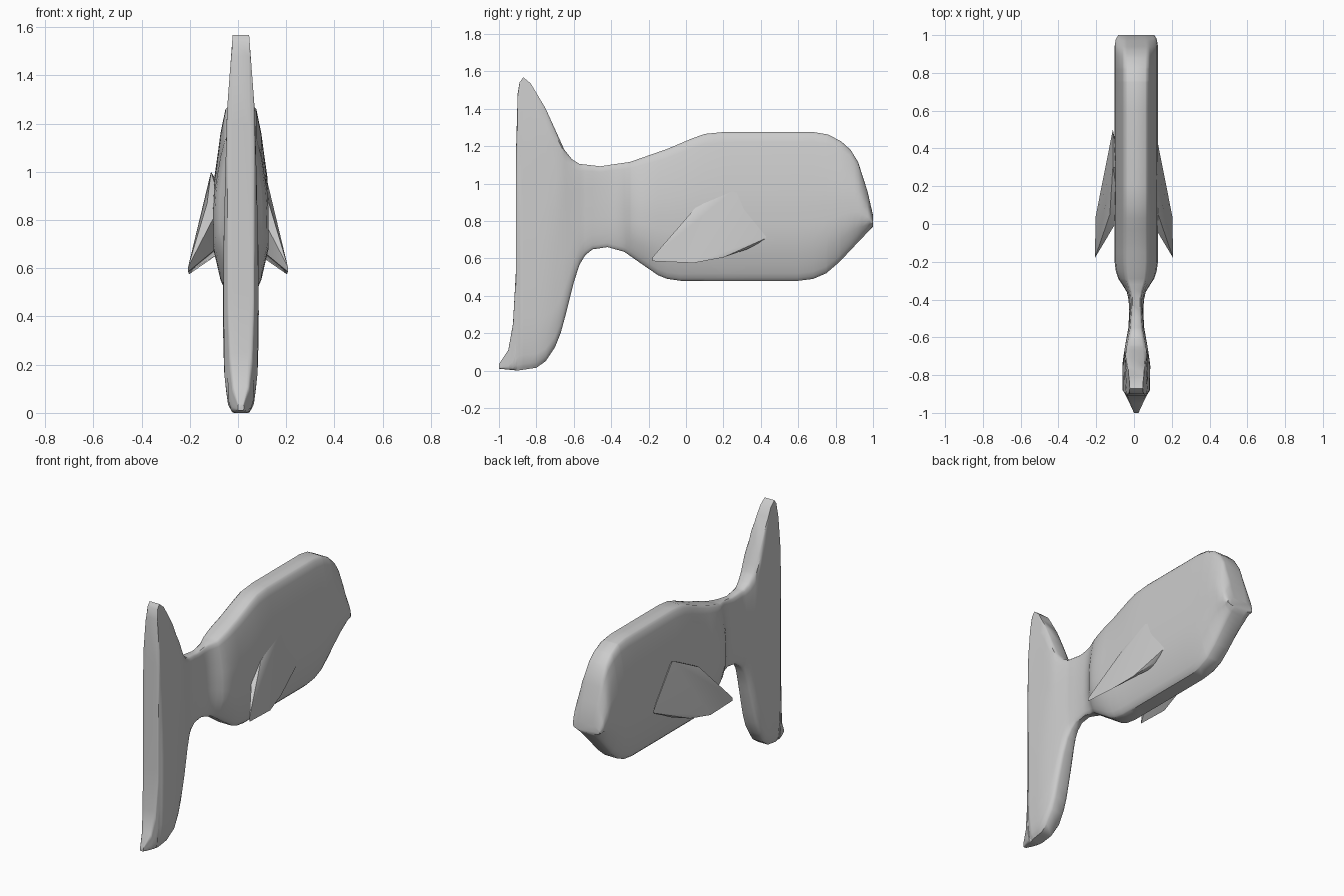
import bpy, bmesh, math

if "Cube" in bpy.data.objects:
    bpy.data.objects.remove(bpy.data.objects["Cube"])

CX = 0.012  # the body sits slightly off the centre line


def lerp_table(table, v):
    if v <= table[0][0]:
        return table[0][1]
    for (a, fa), (b, fb) in zip(table, table[1:]):
        if v <= b:
            return fa + (fb - fa) * (v - a) / (b - a)
    return table[-1][1]


def finish(name, bm, angle):
    bmesh.ops.recalc_face_normals(bm, faces=bm.faces)
    me = bpy.data.meshes.new(name)
    bm.to_mesh(me)
    bm.free()
    ob = bpy.data.objects.new(name, me)
    bpy.context.collection.objects.link(ob)
    bpy.ops.object.select_all(action='DESELECT')
    ob.select_set(True)
    bpy.context.view_layer.objects.active = ob
    bpy.ops.object.shade_smooth_by_angle(angle=math.radians(angle))
    return ob


# side outline (y, z) and plan half width (y, w)
top = [(-1, .035), (-.95, .11), (-.925, .25), (-.91, .52), (-.908, 1.2), (-.9, 1.48), (-.89, 1.54),
       (-.87, 1.568), (-.83, 1.535), (-.75, 1.4), (-.65, 1.18), (-.61, 1.13), (-.57, 1.105), (-.46, 1.092),
       (-.3, 1.115), (-.1, 1.185), (.03, 1.24), (.1, 1.265), (.2, 1.275), (.68, 1.275), (.76, 1.262),
       (.83, 1.225), (.88, 1.18), (.92, 1.115), (.97, .96), (1, .83)]
bottom = [(-1, .01), (-.9, 0), (-.8, .015), (-.75, .05), (-.7, .125), (-.67, .2), (-.64, .31), (-.6, .47),
          (-.57, .565), (-.54, .615), (-.5, .648), (-.42, .66), (-.33, .635), (-.23, .565), (-.15, .51),
          (-.1, .49), (-.03, .48), (.6, .48), (.68, .49), (.75, .52), (.82, .58), (.9, .665), (1, .77)]
width = [(-1, .012), (-.95, .035), (-.9, .06), (-.88, .072), (-.75, .075), (-.65, .06), (-.55, .042),
         (-.46, .037), (-.4, .041), (-.36, .05), (-.32, .075), (-.29, .095), (-.25, .108), (-.2, .115),
         (.94, .115), (.98, .108), (1, .095)]
# relative section shapes, from bottom to top
body_rim = [(0, .4), (.02, .53), (.1, .74), (.27, .99), (.48, 1), (.62, .95), (.85, .74), (.98, .56), (1, .42)]
tail_rim = [(0, .5), (.02, .75), (.1, .95), (.27, 1), (.48, 1), (.62, 1), (.85, 1), (.98, .85), (1, .55)]
tail_w = [(0, .035), (.03, .052), (.1, .066), (.3, .075), (.7, .072), (1.25, .058), (1.57, .034)]
steps = [0, .008, .02, .05, .1, .18, .27, .38, .48, .62, .74, .85, .93, .98, .993, 1]

# body, neck and tail fin as one loft
stations = sorted({p[0] for p in top + bottom + width})
bm = bmesh.new()
rings = []
for y in stations:
    zb, zt, w = lerp_table(bottom, y), lerp_table(top, y), lerp_table(width, y)
    k = min(1, max(0, (y + .65) / .4))
    half = []
    for t in steps:
        z = zb + (zt - zb) * t
        x = w * (lerp_table(body_rim, t) * k + lerp_table(tail_rim, t) * (1 - k))
        if y < -.6:
            x = min(x, lerp_table(tail_w, z))
        half.append((x, z))
    pts = half + [(-x, z) for x, z in reversed(half)]
    rings.append([bm.verts.new((CX + x, y, z)) for x, z in pts])
for a, b in zip(rings, rings[1:]):
    n = len(a)
    for i in range(n):
        j = (i + 1) % n
        bm.faces.new((a[i], a[j], b[j], b[i]))
bm.faces.new(rings[0])
bm.faces.new(rings[-1])
finish("body_and_tail", bm, 45)

# side fins: thin swept wedges growing out of the flanks
fin = [(.128, .05, .87), (.207, -.18, .605), (.207, -.18, .585), (.203, .04, .575), (.17, .2, .605),
       (.128, .33, .65), (.112, .5, .74), (.112, .3, 1.0), (.07, .05, .87), (.08, .06, .69), (.08, .35, .66),
       (.08, .3, .95)]
for side, name in ((1, "right_fin"), (-1, "left_fin")):
    bm = bmesh.new()
    for x, y, z in fin:
        bm.verts.new((side * x, y, z))
    res = bmesh.ops.convex_hull(bm, input=bm.verts)
    junk = [v for v in bm.verts if not v.link_faces]
    bmesh.ops.delete(bm, geom=junk, context='VERTS')
    finish(name, bm, 35)
